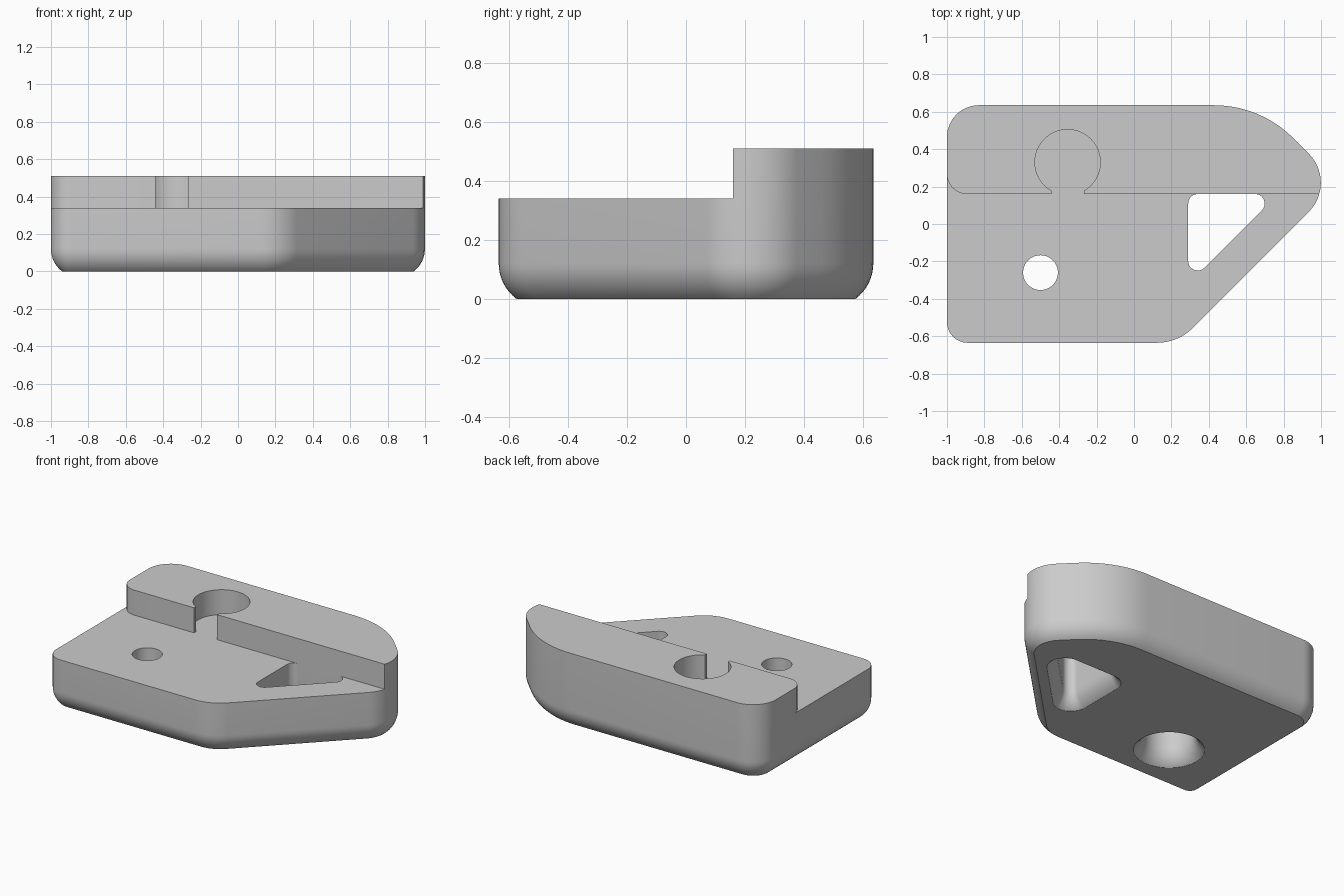
import bpy, bmesh
from math import sin, cos, tan, pi, radians, asin
from mathutils import Vector

cube = bpy.data.objects.get("Cube")
if cube:
    bpy.data.objects.remove(cube, do_unlink=True)

grey = bpy.data.materials.new("plain_grey")
grey.use_nodes = True
GREY = (0.6, 0.6, 0.6, 1)
grey.diffuse_color = GREY
grey.node_tree.nodes["Principled BSDF"].inputs["Base Color"].default_value = GREY

STEP_Z, TOP_Z, WALL_Y = 0.34, 0.51, 0.16
EDGE_R, EDGE_Z = 0.15, 0.12        # rounding along the bottom edges


def rounded(corners, inset=0.0, steps=10):
    """Polygon (x, y, radius) with filleted corners, optionally inset."""
    pts = []
    for i, (x, y, r) in enumerate(corners):
        p = Vector((x, y))
        if r == 0:
            pts.append(p)
            continue
        a = (Vector(corners[i - 1][:2]) - p).normalized()
        b = (Vector(corners[(i + 1) % len(corners)][:2]) - p).normalized()
        half, mid = a.angle(b) / 2, (a + b).normalized()
        p = p + mid * inset / sin(half)
        r -= inset
        centre, t = p + mid * r / sin(half), r / tan(half)
        n0, n1 = p + a * t - centre, p + b * t - centre
        pts += [centre + n0.lerp(n1, k / steps).normalized() * r for k in range(steps + 1)]
    return pts


def circle(x, y, r, n=64):
    return [Vector((x + r * cos(2 * pi * k / n), y + r * sin(2 * pi * k / n))) for k in range(n)]


def loft(name, levels):
    """Solid through matching rings, given as (points, z) from the bottom up."""
    bm = bmesh.new()
    rings = [[bm.verts.new((p.x, p.y, z)) for p in pts] for pts, z in levels]
    n = len(rings[0])
    bm.faces.new(rings[0][::-1])
    bm.faces.new(rings[-1])
    for low, high in zip(rings, rings[1:]):
        for i in range(n):
            j = (i + 1) % n
            bm.faces.new((low[i], low[j], high[j], high[i]))
    bmesh.ops.remove_doubles(bm, verts=bm.verts, dist=1e-5)
    bmesh.ops.recalc_face_normals(bm, faces=bm.faces)
    mesh = bpy.data.meshes.new(name)
    bm.to_mesh(mesh)
    bm.free()
    mesh.materials.append(grey)
    obj = bpy.data.objects.new(name, mesh)
    bpy.context.collection.objects.link(obj)
    return obj


def edge_levels(ring, sign, last_angle, top, steps=8):
    """Levels curving from the bottom edge into an upright wall."""
    out = []
    for k in range(steps, -1, -1):
        a = last_angle * k / steps
        out.append((ring(sign * EDGE_R * (1 - cos(a))), EDGE_Z - EDGE_R * sin(a)))
    return out + [(ring(0), top)]


# Body: pointed block with a rounded bottom edge
outline = [(-1, -0.635, 0.11), (0.235, -0.635, 0.27), (1.09, 0.22, 0.22),
           (0.677, 0.635, 0.6), (-1, 0.635, 0.17)]
body = loft("body", edge_levels(lambda d: rounded(outline, d), 1,
                                asin(EDGE_Z / EDGE_R), TOP_Z))

# Step cutter: lowers the front and includes the keyhole notch in the wall
key_x, key_y, key_r, neck = -0.355, 0.33, 0.175, 0.087
start = -pi / 2 + asin(neck / key_r)
sweep = 2 * pi - 2 * asin(neck / key_r)
key = [(key_x + key_r * cos(start + sweep * k / 48),
        key_y + key_r * sin(start + sweep * k / 48), 0) for k in range(49)]
step = [(-1.3, -1, 0), (1.3, -1, 0), (1.3, WALL_Y, 0), (key_x + neck, WALL_Y, 0)] + key + [
    (key_x - neck, WALL_Y, 0), (-1.001, WALL_Y, 0.11), (-1.001, 0.4, 0), (-1.3, 0.4, 0)]
step_pts = rounded(step)
cutters = [loft("step_cutter", [(step_pts, STEP_Z), (step_pts, 0.7)])]

# Triangular window, flared at the bottom
window = [(0.29, WALL_Y, 0.05), (0.29, -0.32, 0.05), (0.77, WALL_Y, 0.05)]
flare = radians(70)
cutters.append(loft("window_cutter", edge_levels(
    lambda d: rounded(window, d), -1, flare, STEP_Z + 0.1)))

# Screw hole with a wider flared recess underneath
hole_x, hole_y = -0.5, -0.26
cutters.append(loft("recess_cutter", edge_levels(
    lambda d: circle(hole_x, hole_y, 0.16 - d), -1, flare, 0.25)))
bore = circle(hole_x, hole_y, 0.093)
cutters.append(loft("bore_cutter", [(bore, 0.1), (bore, 0.6)]))

bpy.context.view_layer.objects.active = body
for cutter in cutters:
    cutter.hide_render = True
    mod = body.modifiers.new(cutter.name, 'BOOLEAN')
    mod.operation, mod.solver, mod.object = 'DIFFERENCE', 'EXACT', cutter
    bpy.ops.object.modifier_apply(modifier=mod.name)
    bpy.data.objects.remove(cutter, do_unlink=True)

bpy.ops.object.select_all(action='DESELECT')
body.select_set(True)
bpy.ops.object.shade_smooth_by_angle(angle=radians(30))
